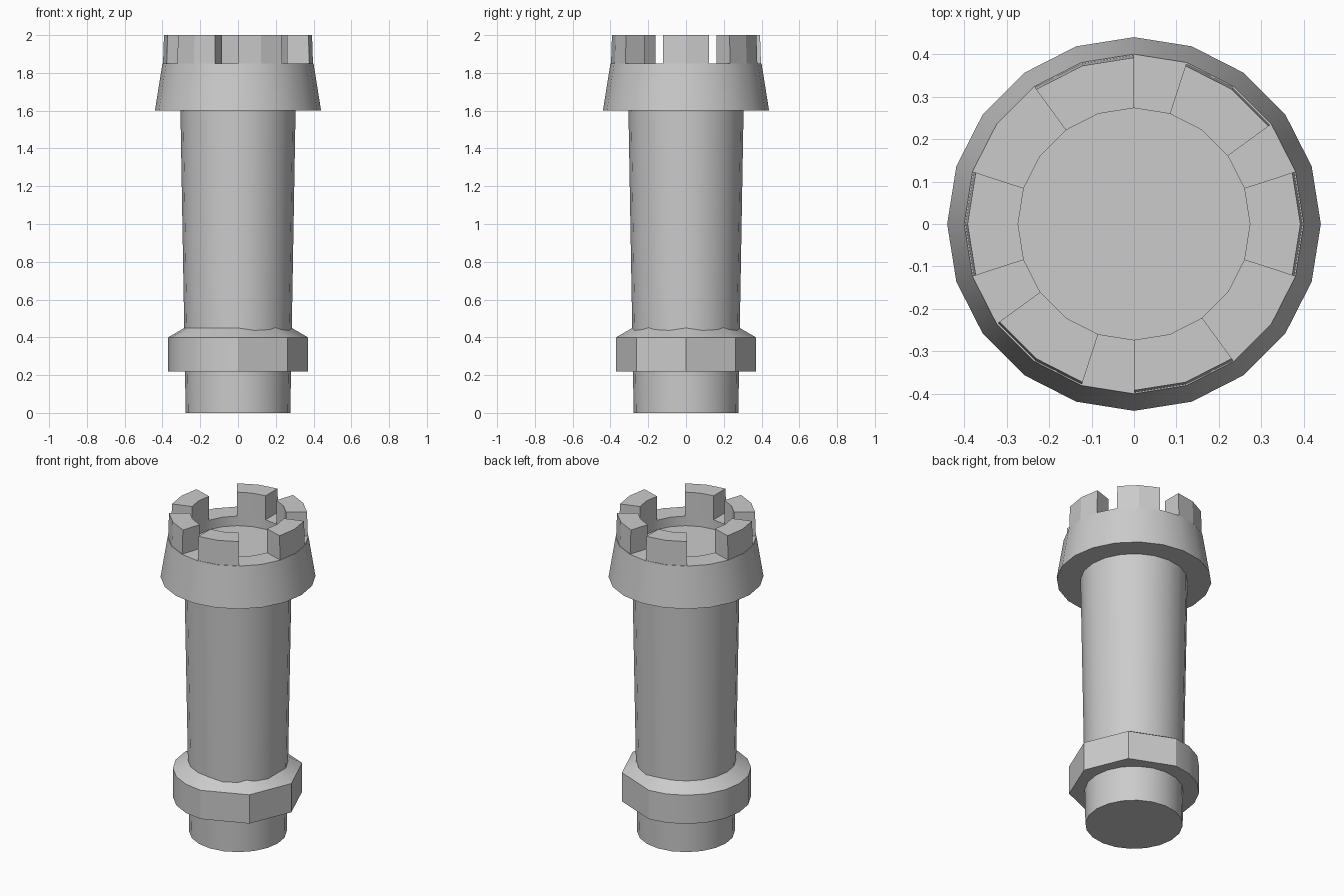
import bpy, bmesh
from math import cos, sin, radians

if "Cube" in bpy.data.objects:
    bpy.data.objects.remove(bpy.data.objects["Cube"])


def finish(name, bm, angle=30):
    bmesh.ops.recalc_face_normals(bm, faces=bm.faces)
    me = bpy.data.meshes.new(name)
    bm.to_mesh(me)
    bm.free()
    ob = bpy.data.objects.new(name, me)
    bpy.context.collection.objects.link(ob)
    bpy.ops.object.select_all(action='DESELECT')
    bpy.context.view_layer.objects.active = ob
    ob.select_set(True)
    bpy.ops.object.shade_smooth_by_angle(angle=radians(angle))
    return ob


def lathe(name, profile, angles):
    """Stack rings of (radius, z) at the given angles and cap both ends."""
    bm = bmesh.new()
    rings = [[bm.verts.new((r * cos(radians(a)), r * sin(radians(a)), z)) for a in angles]
             for r, z in profile]
    n = len(angles)
    for lo, hi in zip(rings, rings[1:]):
        for i in range(n):
            j = (i + 1) % n
            bm.faces.new((lo[i], lo[j], hi[j], hi[i]))
    bm.faces.new(rings[0])
    bm.faces.new(rings[-1])
    return finish(name, bm)


def merlon(name, start, end, r_in, r_out, z0, z1):
    """Block of wall between two angles, in 18 degree facets."""
    bm = bmesh.new()
    sections = []
    for a in range(start, end + 1, 18):
        c, s = cos(radians(a)), sin(radians(a))
        sections.append([bm.verts.new((r * c, r * s, z)) for r, z in
                         ((r_in, z0), (r_out + 0.005, z0), (r_out, z1), (r_in, z1))])
    for p, q in zip(sections, sections[1:]):
        for i in range(4):
            j = (i + 1) % 4
            bm.faces.new((p[i], p[j], q[j], q[i]))
    bm.faces.new(sections[0])
    bm.faces.new(sections[-1])
    return finish(name, bm, 10)


round20 = list(range(0, 360, 18))

# Tapered shaft
lathe("shaft", [(0.277, 0), (0.305, 1.61)], round20)

# Collar: octagonal on the right half, finer on the left half
collar_angles = [-45, 0, 45] + list(range(90, 271, 18))
lathe("collar", [(0.37, 0.22), (0.37, 0.40), (0.25, 0.47)], collar_angles)

# Flared head with a recessed floor
lathe("head", [(0.44, 1.60), (0.40, 1.85), (0.273, 1.85), (0.273, 1.79)], round20)

# Unevenly spaced battlements
for i, (a, b) in enumerate([(-18, 18), (36, 72), (90, 126), (162, 198), (216, 252), (270, 306)]):
    merlon(f"merlon_{i + 1}", a, b, 0.273, 0.392, 1.85, 2.0)
